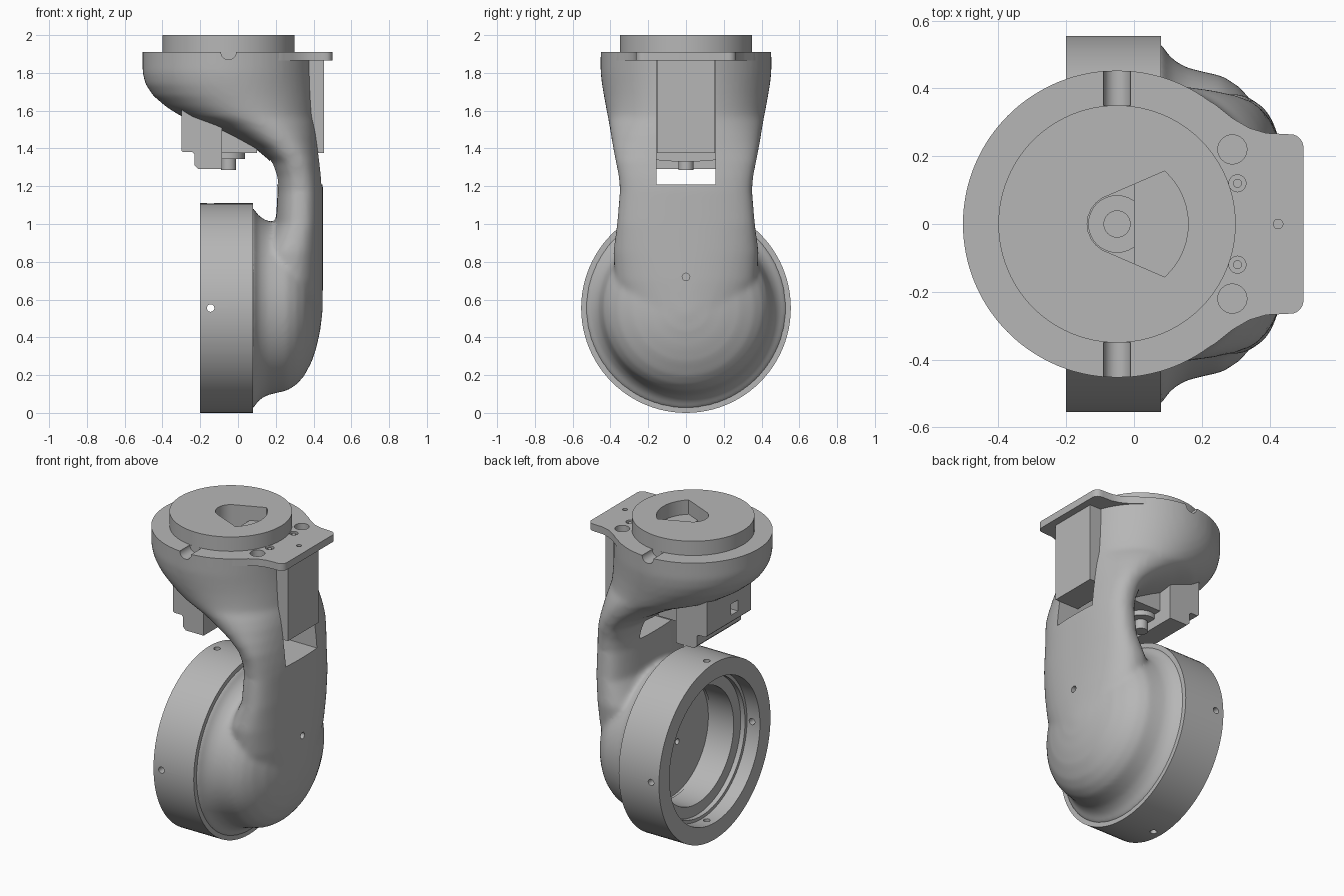
import bpy, bmesh, math
from mathutils import Matrix, Vector

if "Cube" in bpy.data.objects:
    bpy.data.objects.remove(bpy.data.objects["Cube"])

grey = bpy.data.materials.new("satin grey")
grey.use_nodes = True
grey.diffuse_color = (0.47, 0.47, 0.47, 1)
grey.node_tree.nodes["Principled BSDF"].inputs["Base Color"].default_value = grey.diffuse_color

CX, RZ = -0.05, 0.555      # turntable axis x, wheel axis height


# ---- helpers: each shape is added to a bmesh ----
def box(bm, x0, x1, y0, y1, z0, z1):
    m = Matrix.Translation(((x0 + x1) / 2, (y0 + y1) / 2, (z0 + z1) / 2))
    bmesh.ops.create_cube(bm, size=1, matrix=m @ Matrix.Diagonal((x1 - x0, y1 - y0, z1 - z0, 1)))


def rod(bm, start, end, r, seg=32):
    a, b = Vector(start), Vector(end)
    m = Matrix.Translation((a + b) / 2) @ (b - a).to_track_quat('Z', 'Y').to_matrix().to_4x4()
    bmesh.ops.create_cone(bm, cap_ends=True, segments=seg, radius1=r, radius2=r,
                          depth=(b - a).length, matrix=m)


def prism(bm, pts, offset):
    face = bm.faces.new([bm.verts.new(p) for p in pts])
    out = bmesh.ops.extrude_face_region(bm, geom=[face])
    bmesh.ops.translate(bm, vec=offset, verts=[v for v in out["geom"] if isinstance(v, bmesh.types.BMVert)])


def skin(bm, rings, closed=False):
    loops = [[bm.verts.new(p) for p in ring] for ring in rings]
    n = len(loops[0])
    pairs = list(zip(loops, loops[1:])) + ([(loops[-1], loops[0])] if closed else [])
    for a, b in pairs:
        for i in range(n):
            bm.faces.new((a[i], a[(i + 1) % n], b[(i + 1) % n], b[i]))
    if not closed:
        bm.faces.new(loops[0])
        bm.faces.new(loops[-1])


def lathe_x(bm, profile, closed, seg=96):
    angles = [2 * math.pi * i / seg for i in range(seg)]
    skin(bm, [[(x, r * math.cos(a), RZ + r * math.sin(a)) for a in angles] for x, r in profile], closed)


def finish(bm, name):
    bmesh.ops.recalc_face_normals(bm, faces=bm.faces[:])
    me = bpy.data.meshes.new(name)
    bm.to_mesh(me)
    bm.free()
    ob = bpy.data.objects.new(name, me)
    bpy.context.collection.objects.link(ob)
    me.materials.append(grey)
    return ob


def make(name, fn, *args):
    bm = bmesh.new()
    fn(bm, *args)
    return finish(bm, name)


def activate(ob):
    bpy.ops.object.select_all(action='DESELECT')
    ob.select_set(True)
    bpy.context.view_layer.objects.active = ob


def cut(targets, fn, *args):
    cutter = make("cutter", fn, *args)
    cutter.hide_render = True
    for ob in targets:
        mod = ob.modifiers.new("cut", 'BOOLEAN')
        mod.operation, mod.solver, mod.object = 'DIFFERENCE', 'EXACT', cutter
        activate(ob)
        bpy.ops.object.modifier_apply(modifier=mod.name)
    bpy.data.objects.remove(cutter)


# ---- body: bowl and arm loft blended with a dome ----
def section(z, x0, x1, w, power):
    ring = []
    for i in range(64):
        a = 2 * math.pi * i / 64
        c, s = math.cos(a), math.sin(a)
        ring.append(((x0 + x1) / 2 + (x1 - x0) / 2 * math.copysign(abs(c) ** (2 / power), c),
                     w * math.copysign(abs(s) ** (2 / power), s), z))
    return ring


def body_shape(bm):
    levels = [  # height, inner x, outer x, half width, squareness
        (2.05, -.505, .405, .455, 2), (1.8, -.505, .405, .452, 2), (1.74, -.49, .407, .445, 2),
        (1.68, -.45, .41, .435, 2), (1.62, -.38, .413, .424, 2), (1.57, -.3, .415, .415, 2),
        (1.52, -.15, .42, .406, 2.1), (1.47, -.04, .425, .398, 2.2), (1.4, .09, .43, .386, 2.3),
        (1.33, .175, .437, .372, 2.4), (1.25, .203, .445, .356, 2.5), (1.18, .21, .45, .35, 2.5),
        (1.0, .2, .45, .365, 2.5), (.85, .12, .45, .385, 2.4), (.7, .1, .45, .375, 2.2),
        (.55, .1, .447, .33, 2), (.4, .1, .425, .2, 2)]
    skin(bm, [section(*lv) for lv in levels])
    lathe_x(bm, [(-.04, .535), (.08, .535), (.09, .515), (.11, .488), (.15, .463), (.2, .45),
                 (.26, .437), (.31, .405), (.35, .36), (.39, .285), (.415, .21), (.435, .12), (.447, .03)], False)


body = make("arm_body", body_shape)
activate(body)
rm = body.modifiers.new("blend", 'REMESH')
rm.mode, rm.voxel_size = 'VOXEL', 0.014
sm = body.modifiers.new("soften", 'SMOOTH')
sm.factor, sm.iterations = 0.5, 10
for mod in (rm.name, sm.name):
    bpy.ops.object.modifier_apply(modifier=mod)


# ---- mounting tab at the top ----
def tab_shape(bm):
    half = [(0, .395), (.17, .395), (.24, .352), (.29, .312), (.34, .283), (.39, .268), (.45, .265)]
    half += [(.46 + .04 * math.sin(a), .225 + .04 * math.cos(a)) for a in (math.radians(d) for d in range(15, 91, 15))]
    outline = half + [(x, -y) for x, y in reversed(half)]
    prism(bm, [(x, y, 1.865) for x, y in outline], (0, 0, .045))


tab = make("mounting_tab", tab_shape)
disc = make("top_disc", rod, (CX, 0, 1.9), (CX, 0, 2), .35, 96)

# ---- wheel ring with stepped bore ----
ring = make("wheel_ring", lathe_x, [(-.2, .555), (.08, .555), (.08, .36), (-.08, .36),
                                    (-.08, .43), (-.11, .43), (-.11, .45), (-.2, .45)], True)


# ---- cuts ----
def top_grooves(bm):
    for s in (-1, 1):
        rod(bm, (CX, s * .35, 1.91), (CX, s * .6, 1.91), .04)


def tab_holes(bm):
    for s in (-1, 1):
        rod(bm, (.29, s * .22, 1.84), (.29, s * .22, 1.95), .043)
        rod(bm, (.305, s * .12, 1.885), (.305, s * .12, 1.95), .025)
    rod(bm, (.425, 0, 1.8), (.425, 0, 1.95), .014)


def sector(bm):
    pts = [(CX + .088 * math.cos(a), .088 * math.sin(a)) for a in (math.radians(d) for d in range(120, 241, 15))]
    pts += [(CX + .21 * math.cos(a), .21 * math.sin(a)) for a in (math.radians(d) for d in range(-48, 49, 8))]
    prism(bm, [(x, y, 1.75) for x, y in pts], (0, 0, .4))


def bore(bm):
    rod(bm, (-.1, 0, RZ), (.1, 0, RZ), .365, 96)


def floor_holes(bm):
    for k in range(5):
        a = 2 * math.pi * k / 5
        y, z = .07 * math.cos(a), RZ + .07 * math.sin(a)
        rod(bm, (.05, y, z), (.14, y, z), .018, 16)
    rod(bm, (.4, 0, .72), (.5, 0, .72), .02, 16)


def ring_holes(bm):
    for k in range(4):
        d = Vector((0, math.cos(k * math.pi / 2), math.sin(k * math.pi / 2)))
        c = Vector((-.145, 0, RZ))
        rod(bm, c + d * .4, c + d * .6, .02, 16)


cut([body], box, -1, 1, -1, 1, 1.91, 2.3)
cut([body], box, .17, .7, -.155, .155, 1.21, 1.865)
cut([body], top_grooves)
cut([body, tab], tab_holes)
cut([body, disc], sector)
cut([body], bore)
cut([body], floor_holes)
cut([ring], ring_holes)


# ---- motor, bracket and shaft ----
def bracket_shape(bm):
    pts = [(-.3, 1.7), (-.3, 1.39), (-.29, 1.38), (-.24, 1.38), (-.23, 1.37), (-.23, 1.31),
           (-.21, 1.29), (-.085, 1.29), (-.085, 1.7)]
    prism(bm, [(x, -.22, z) for x, z in pts], (0, .44, 0))


def shaft_shape(bm):
    rod(bm, (CX, 0, 1.285), (CX, 0, 1.36), .04)
    rod(bm, (CX, 0, 1.345), (CX, 0, 1.378), .088)


def hub_shape(bm):
    rod(bm, (CX, 0, 1.74), (CX, 0, 1.84), .085)
    rod(bm, (CX, 0, 1.83), (CX, 0, 1.88), .04)
    rod(bm, (.1, -.08, 1.74), (.1, -.08, 1.8), .048)


bracket = make("under_bracket", bracket_shape)
cut([bracket], box, -.4, -.2, -.09, -.02, 1.43, 1.5)
parts = [body, tab, disc, ring, bracket,
         make("outer_motor", box, .29, .455, -.153, .153, 1.375, 1.87),
         make("inner_motor", box, -.1, .1, -.13, .13, 1.376, 1.65),
         make("drive_shaft", shaft_shape), make("pocket_hub", hub_shape)]
for s in (-1, 1):
    parts.append(make("screw", rod, (.305, s * .12, 1.88), (.305, s * .12, 1.905), .013, 16))

for ob in parts:
    activate(ob)
    bpy.ops.object.shade_smooth_by_angle(angle=math.radians(32))
